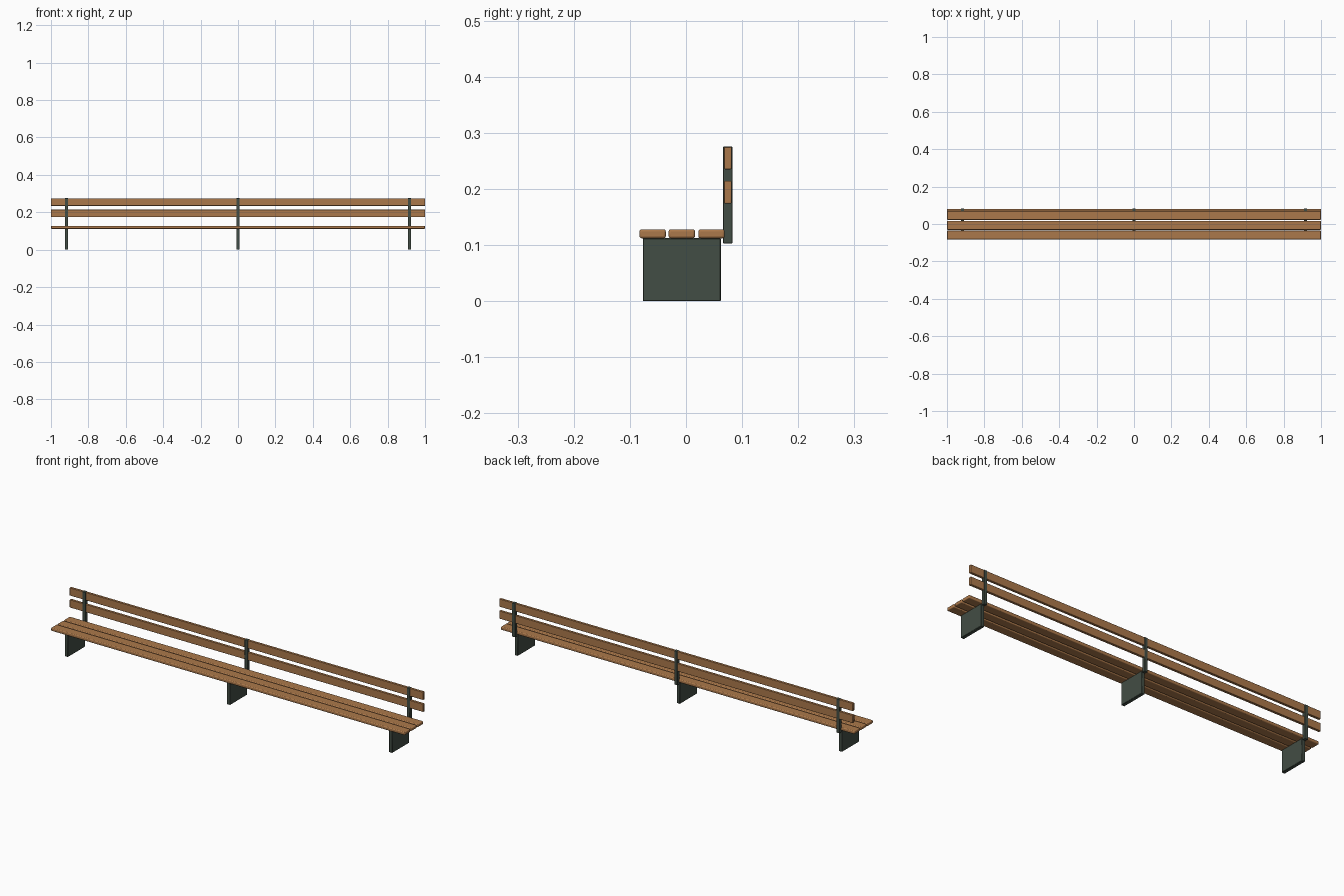
import bpy

cube = bpy.data.objects.get("Cube")
if cube:
    bpy.data.objects.remove(cube, do_unlink=True)


def material(name, rgb):
    mat = bpy.data.materials.new(name)
    mat.use_nodes = True
    mat.diffuse_color = (*rgb, 1)
    mat.node_tree.nodes["Principled BSDF"].inputs["Base Color"].default_value = (*rgb, 1)
    return mat


wood = material("warm wood", (0.41, 0.19, 0.07))
metal = material("dark green metal", (0.055, 0.075, 0.058))


def box(name, x, y, z, mat, bevel, segments=1):
    """Box from (min, max) ranges with bevelled edges."""
    ranges = (x, y, z)
    bpy.ops.mesh.primitive_cube_add(size=1, location=[(a + b) / 2 for a, b in ranges])
    obj = bpy.context.object
    obj.name = name
    obj.scale = [b - a for a, b in ranges]
    bpy.ops.object.transform_apply(location=False, rotation=False, scale=True)
    obj.data.materials.append(mat)
    mod = obj.modifiers.new("soft edges", "BEVEL")
    mod.width = bevel
    mod.segments = segments
    bpy.ops.object.shade_smooth_by_angle()
    return obj


# Seat planks with rounded edges
for i, y in enumerate((-0.083, -0.031, 0.022)):
    box(f"seat_plank_{i + 1}", (-1, 1), (y, y + 0.047), (0.112, 0.128), wood, 0.004, 3)

# Backrest planks, held within the depth of the posts
for name, z in (("lower", 0.174), ("upper", 0.235)):
    box(f"{name}_back_plank", (-1, 1), (0.068, 0.081), (z, z + 0.04), wood, 0.0015, 2)

# Plate legs and backrest posts
for side, x in (("right", -0.917), ("middle", 0), ("left", 0.917)):
    span = (x - 0.009, x + 0.009)
    box(f"{side}_leg", span, (-0.077, 0.062), (0, 0.1125), metal, 0.0015)
    box(f"{side}_back_post", span, (0.066, 0.083), (0.103, 0.2755), metal, 0.001)
